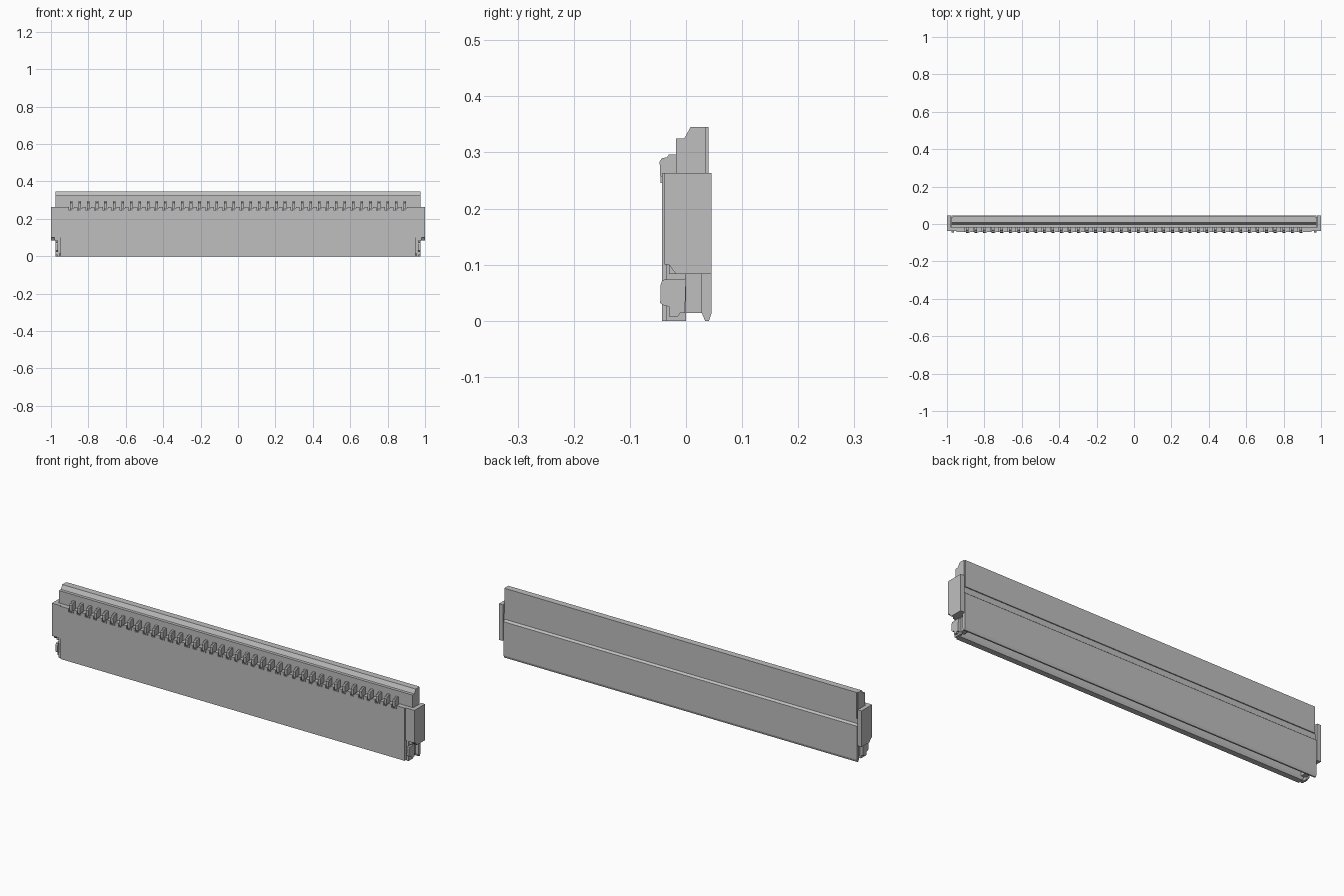
import bpy, bmesh

if "Cube" in bpy.data.objects:
    bpy.data.objects.remove(bpy.data.objects["Cube"], do_unlink=True)

GREY = (0.52, 0.52, 0.52, 1.0)
grey = bpy.data.materials.new("plain grey")
grey.use_nodes = True
grey.diffuse_color = GREY
grey.node_tree.nodes["Principled BSDF"].inputs["Base Color"].default_value = GREY


def extrude(name, spans, profile):
    """Extrude a (y, z) profile along x, once for every (x0, x1) span."""
    bm = bmesh.new()
    for x0, x1 in spans:
        near = [bm.verts.new((x0, y, z)) for y, z in profile]
        far = [bm.verts.new((x1, y, z)) for y, z in profile]
        bm.faces.new(near)
        bm.faces.new(far[::-1])
        for i in range(len(profile)):
            j = (i + 1) % len(profile)
            bm.faces.new((near[i], far[i], far[j], near[j]))
    bmesh.ops.recalc_face_normals(bm, faces=bm.faces)
    mesh = bpy.data.meshes.new(name)
    bm.to_mesh(mesh)
    bm.free()
    mesh.materials.append(grey)
    obj = bpy.data.objects.new(name, mesh)
    bpy.context.collection.objects.link(obj)
    return obj


def rect(y0, y1, z0, z1):
    return [(y0, z0), (y1, z0), (y1, z1), (y0, z1)]


def both(x0, x1):
    return [(-x1, -x0), (x0, x1)]


FRONT, BACK, TOP = -0.043, 0.045, 0.263
HALF, EAR, LID = 0.95, 1.0, 0.975

# Long housing with the cable slot open underneath
extrude("housing", [(-HALF, HALF)], [
    (FRONT, 0), (FRONT, 0.246), (-0.018, 0.246), (-0.018, 0.215),
    (0.035, 0.215), (0.035, 0.188), (BACK, 0.18), (BACK, 0.012),
    (0.041, 0), (0.034, 0), (0.028, 0.014), (0.028, 0.15),
    (-0.01, 0.15), (-0.01, 0.014), (-0.015, 0)])

# Comb along the top of the front wall, with one notch per contact
PINS, PITCH, NOTCH = 40, 0.0457, 0.026
centres = [(i - (PINS - 1) / 2) * PITCH for i in range(PINS)]
edges = [-HALF] + [c + s * NOTCH / 2 for c in centres for s in (-1, 1)] + [HALF]
extrude("front_comb", list(zip(edges[::2], edges[1::2])),
        rect(FRONT, -0.018, 0.246, TOP))

# Contacts standing in the notches
extrude("contacts", [(c - 0.007, c + 0.007) for c in centres], [
    (-0.046, 0.258), (-0.047, 0.284), (-0.043, 0.29), (-0.034, 0.291),
    (-0.031, 0.296), (-0.016, 0.296), (-0.016, 0.246), (-0.04, 0.246)])
extrude("contact_feet", [(c + 0.007, c + 0.013) for c in centres],
        rect(-0.045, -0.02, 0.246, 0.257))

# Flip lid with a stepped, sloped front and a narrower back panel
extrude("flip_lid", [(-LID, LID)], [
    (-0.018, 0.215), (-0.018, 0.325), (-0.003, 0.325), (0.008, 0.345),
    (0.036, 0.345), (0.036, 0.215)])
extrude("lid_back_panel", [(-LID + 0.005, LID - 0.005)],
        rect(0.036, 0.04, 0.215, 0.345))

# Ends of the housing that close the slot
extrude("slot_ends", both(0.935, 0.96), rect(-0.03, 0.03, 0.014, 0.215))
extrude("end_cores", both(HALF, 0.98), rect(-0.03, 0.035, 0.083, 0.215))
extrude("back_wall_ends", both(HALF, LID), [
    (0.028, 0.014), (0.034, 0), (0.041, 0), (BACK, 0.012),
    (BACK, 0.18), (0.035, 0.188), (0.028, 0.188)])

# Side ears, with a chamfered lower front corner
extrude("ear_fronts", both(HALF, EAR), [
    (-0.038, 0.1), (-0.03, 0.1), (-0.018, 0.083), (-0.018, TOP), (-0.038, TOP)])
extrude("ear_sides", both(0.979, EAR), rect(-0.018, BACK, 0.083, TOP))

# Metal hold-down clips below the ears
extrude("clip_plates", both(0.963, LID), [
    (-0.046, 0.032), (-0.041, 0.028), (-0.03, 0.025), (-0.03, 0.008),
    (-0.014, 0.008), (-0.01, 0.014), (-0.002, 0.014), (0, 0.075),
    (-0.042, 0.073), (-0.045, 0.065)])
extrude("clip_stems", both(0.955, 0.965), rect(-0.036, 0, 0, 0.1))
